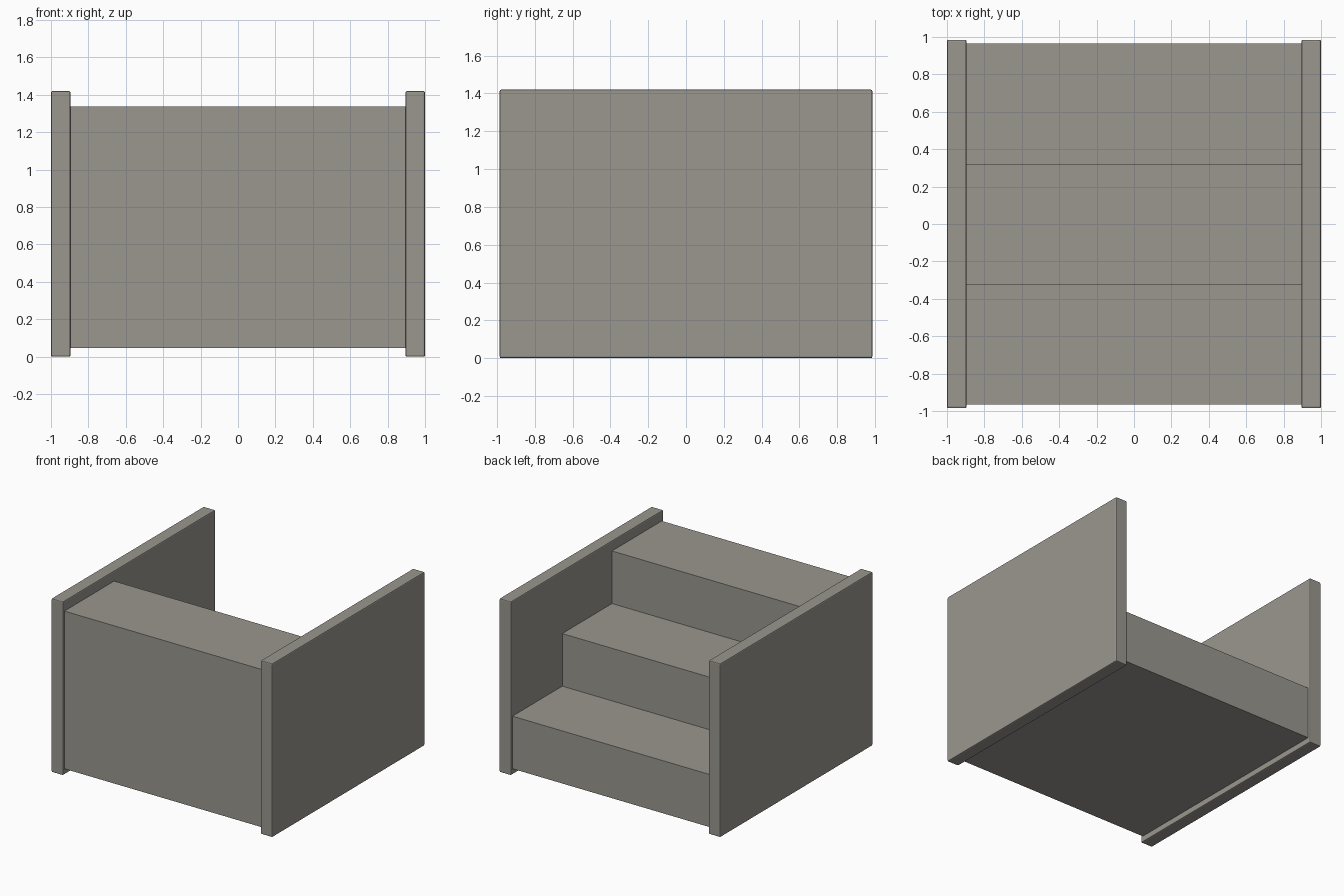
import bpy

if "Cube" in bpy.data.objects:
    bpy.data.objects.remove(bpy.data.objects["Cube"])

stone = bpy.data.materials.new("warm_grey")
stone.diffuse_color = (0.323, 0.309, 0.275, 1)
stone.use_nodes = True
stone.node_tree.nodes["Principled BSDF"].inputs["Base Color"].default_value = stone.diffuse_color


def box(name, lo, hi, bevel=0):
    """Axis-aligned box between two corners, with optional softened edges."""
    bpy.ops.mesh.primitive_cube_add(
        size=1, location=[(a + b) / 2 for a, b in zip(lo, hi)])
    ob = bpy.context.object
    ob.name = name
    ob.scale = [b - a for a, b in zip(lo, hi)]
    bpy.ops.object.transform_apply(location=False, rotation=False, scale=True)
    ob.data.materials.append(stone)
    if bevel:
        mod = ob.modifiers.new("soft_edges", 'BEVEL')
        mod.width = bevel
        mod.segments = 2
    return ob


# Side panels
box("left_panel", (-1, -0.985, 0), (-0.895, 0.985, 1.42), 0.008)
box("right_panel", (0.895, -0.985, 0), (1, 0.985, 1.42), 0.008)

# Three solid steps, climbing from the back towards the front
base, rise, depth = 0.047, 0.43, 0.643
for i, name in enumerate(("top_step", "middle_step", "bottom_step")):
    y = -0.965 + i * depth
    box(name, (-0.895, y, base), (0.895, y + depth, base + rise * (3 - i)))
